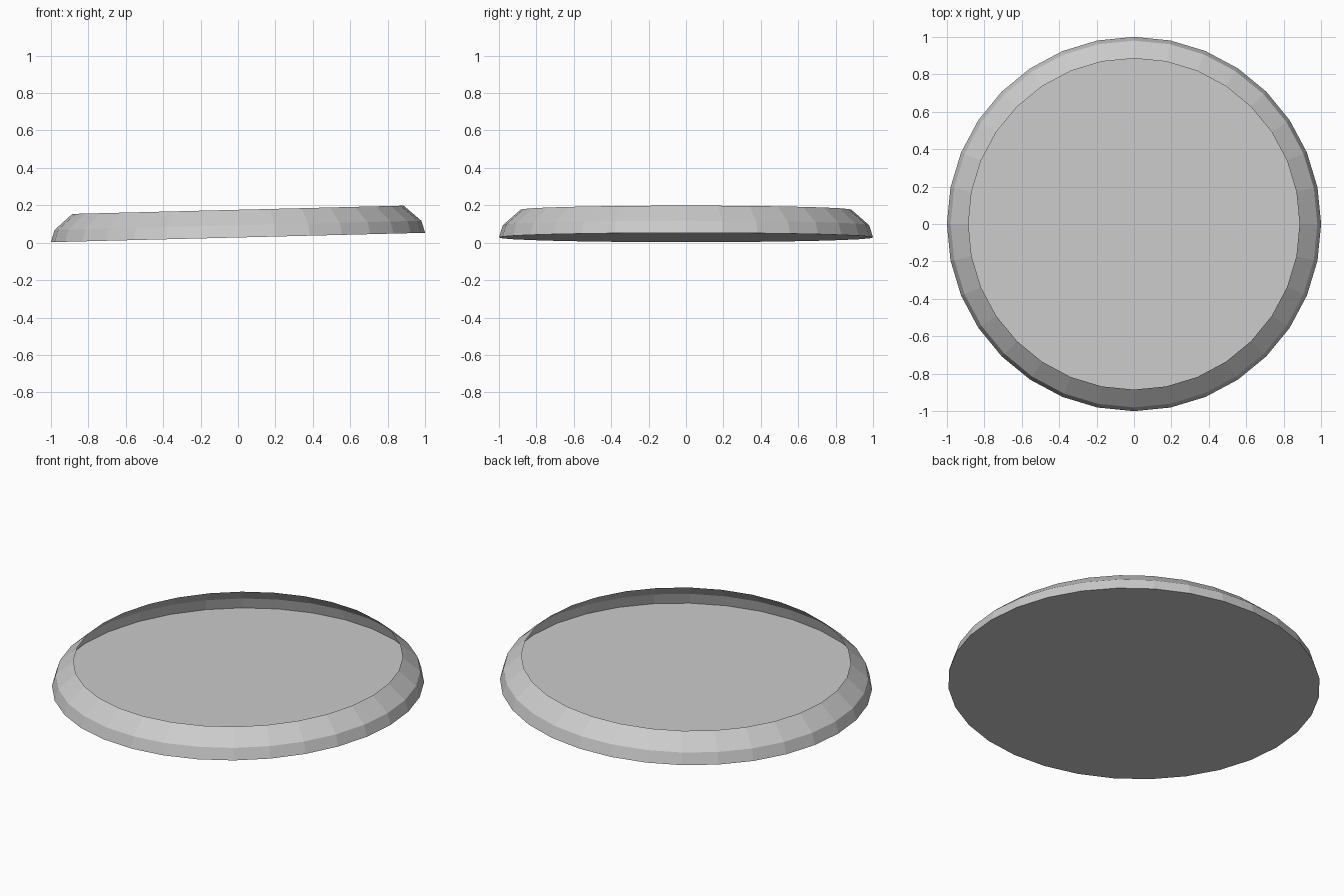
import bpy, bmesh, math

if "Cube" in bpy.data.objects:
    bpy.data.objects.remove(bpy.data.objects["Cube"])

SIDES = 32
TILT = 0.025                      # rise per unit of x
BASE_Z = 0.028                    # height of the floor centre
PROFILE = [(1.0, 0.0), (0.98, 0.065), (0.885, 0.148)]   # radius, height

bm = bmesh.new()


def ring(radius, height):
    verts = []
    for i in range(SIDES):
        a = 2 * math.pi * i / SIDES
        x, y = radius * math.cos(a), radius * math.sin(a)
        verts.append(bm.verts.new((x, y, BASE_Z + height + TILT * x)))
    return verts


# Faceted wall curving inward, left open at the top
rings = [ring(r, h) for r, h in PROFILE]
for low, high in zip(rings, rings[1:]):
    for i in range(SIDES):
        j = (i + 1) % SIDES
        bm.faces.new((low[i], low[j], high[j], high[i]))

# Flat floor
bm.faces.new(list(reversed(rings[0])))

mesh = bpy.data.meshes.new("shallow_dish")
bm.to_mesh(mesh)
bm.free()
dish = bpy.data.objects.new("shallow_dish", mesh)
bpy.context.collection.objects.link(dish)
